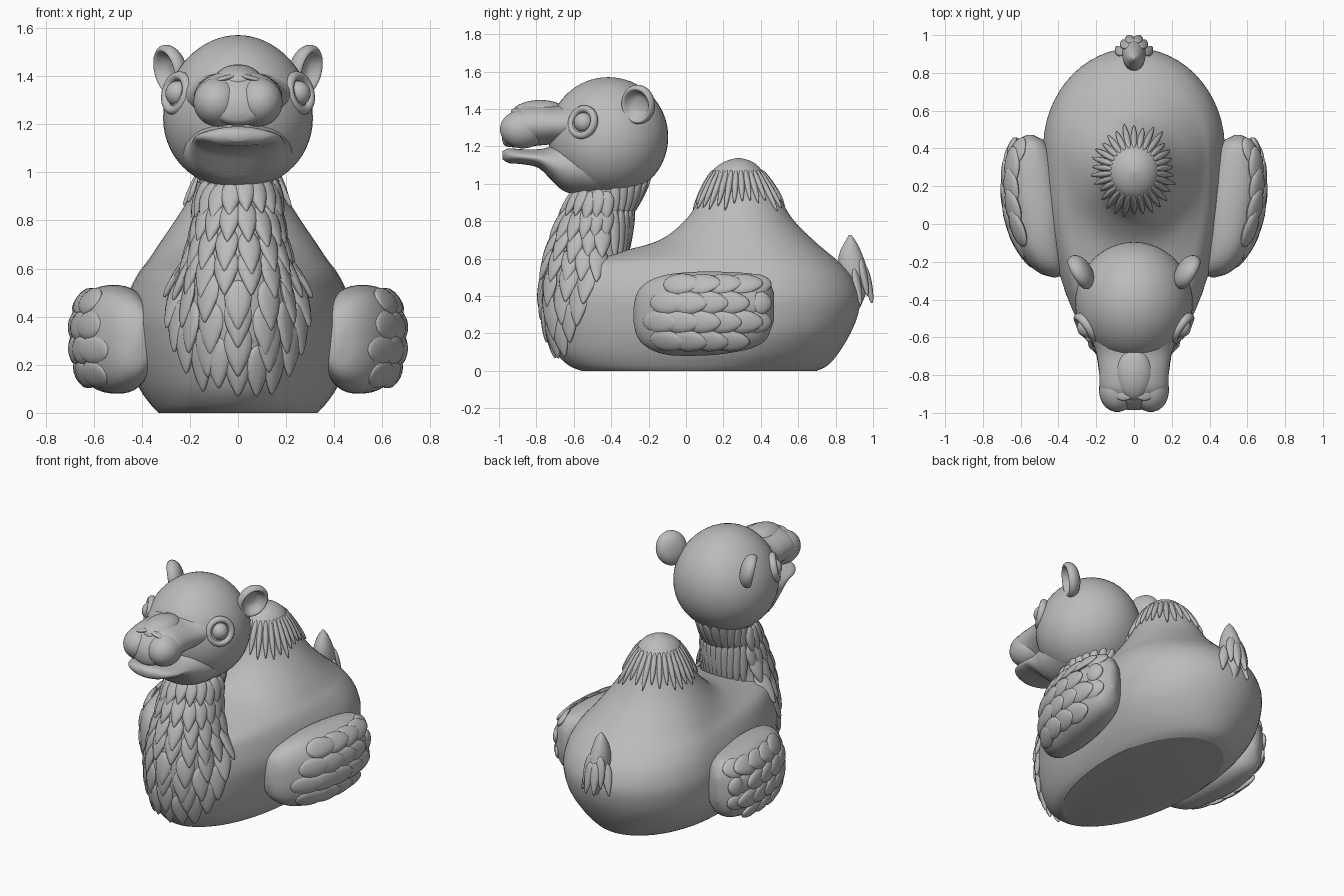
import bpy, bmesh, math, random
from mathutils import Vector, Matrix
from mathutils.bvhtree import BVHTree

random.seed(4)
if "Cube" in bpy.data.objects:
    bpy.data.objects.remove(bpy.data.objects["Cube"])

GREY = (0.5, 0.5, 0.5, 1)
mat = bpy.data.materials.new("plain grey")
mat.use_nodes = True
mat.diffuse_color = GREY
bsdf = next(n for n in mat.node_tree.nodes if n.type == 'BSDF_PRINCIPLED')
bsdf.inputs["Base Color"].default_value = GREY


def finish(name, bm, mirror=False, angle=60):
    """Turn a bmesh in world coordinates into a smooth object and return its surface tree."""
    bmesh.ops.recalc_face_normals(bm, faces=bm.faces)
    tree = BVHTree.FromBMesh(bm)
    mesh = bpy.data.meshes.new(name)
    bm.to_mesh(mesh)
    bm.free()
    mesh.materials.append(mat)
    ob = bpy.data.objects.new(name, mesh)
    bpy.context.collection.objects.link(ob)
    bpy.ops.object.select_all(action='DESELECT')
    ob.select_set(True)
    bpy.context.view_layer.objects.active = ob
    bpy.ops.object.shade_smooth_by_angle(angle=math.radians(angle))
    if mirror:
        ob.modifiers.new("mirror", 'MIRROR').use_clip = False
    return tree


def refine(rows, k=4):
    """Smooth curve through rows of section sizes."""
    out = []
    last = len(rows) - 1
    for i in range(last):
        quad = [rows[min(max(i + d, 0), last)] for d in (-1, 0, 1, 2)]
        for j in range(k):
            t = j / k
            out.append([b + 0.5 * t * (c - a + t * (2*a - 5*b + 4*c - d + t * (3*(b - c) + d - a)))
                        for a, b, c, d in zip(*quad)])
    out.append(rows[-1])
    return out


def loft(name, rings, **kw):
    bm = bmesh.new()
    loops = [[bm.verts.new(p) for p in ring] for ring in rings]
    n = len(loops[0])
    for a, b in zip(loops, loops[1:]):
        for i in range(n):
            bm.faces.new((a[i], a[(i + 1) % n], b[(i + 1) % n], b[i]))
    bm.faces.new(loops[0])
    bm.faces.new(loops[-1])
    return finish(name, bm, **kw)


def circle(n, power=1.0):
    for i in range(n):
        a = math.tau * (i + 0.5) / n
        c, s = math.cos(a), math.sin(a)
        yield math.copysign(abs(c) ** power, c), math.copysign(abs(s) ** power, s)


def upright(rows, n=56):
    """Egg sections stacked in z: height, front, widest point, back, half width."""
    return [[(w * c, ym + s * ((yb - ym) if s > 0 else (ym - yf)), z) for c, s in circle(n)]
            for z, yf, ym, yb, w in refine(rows)]


def lengthwise(rows, power=1.0, n=40):
    """Sections along y: position, inner x, outer x, bottom, top."""
    return [[((a + b) / 2 + c * (b - a) / 2, y, (lo + hi) / 2 + s * (hi - lo) / 2)
             for c, s in circle(n, power)] for y, a, b, lo, hi in refine(rows)]


def blob(bm, loc, size, rot=None, seg=24):
    m = Matrix.Translation(loc) @ (rot or Matrix()) @ Matrix.Diagonal((*size, 1))
    return bmesh.ops.create_uvsphere(bm, u_segments=seg, v_segments=seg * 2 // 3,
                                     radius=1, matrix=m)["verts"]


def feather(bm, root, tip, normal, width, thick, lift, point):
    """Domed leaf from root to tip, narrowing by point and lifting off the surface."""
    d = tip - root
    side = d.cross(normal).normalized()
    up = side.cross(d).normalized()
    for v in bmesh.ops.create_uvsphere(bm, u_segments=12, v_segments=10, radius=1)["verts"]:
        t = (1 - v.co.z) / 2
        v.co = (root + d * t + side * (v.co.x * width * (1.15 - point * t * t))
                + up * (v.co.y * thick + lift * t))


def hit(trees, start, aim):
    found = [h for h in (t.ray_cast(start, aim) for t in trees) if h[0]]
    return min(found, key=lambda h: h[3]) if found else None


def around(trees, cy, angle, z):
    """Surface point seen from outside at an angle from the front."""
    out = Vector((math.sin(angle), -math.cos(angle), 0))
    return hit(trees, Vector((0, cy, z)) + out * 3, -out)


# Body with its hump
body = loft("body", upright([
    (0, -.56, .15, .70, .33), (.03, -.63, .2, .76, .36), (.1, -.70, .3, .82, .41),
    (.2, -.74, .38, .88, .455), (.3, -.76, .4, .92, .475), (.4, -.76, .4, .93, .48),
    (.5, -.73, .4, .89, .455), (.58, -.66, .38, .82, .415), (.64, -.35, .35, .75, .37),
    (.7, -.14, .32, .68, .33), (.8, -.01, .3, .58, .262), (.9, .06, .29, .515, .2),
    (1.0, .10, .28, .46, .16), (1.08, .15, .28, .40, .115), (1.12, .21, .28, .35, .065),
    (1.138, .27, .28, .29, .01)]), angle=22)

# Neck
neck = loft("neck", upright([
    (.12, -.68, -.5, -.3, .17), (.3, -.76, -.5, -.28, .24), (.5, -.765, -.5, -.30, .23),
    (.65, -.735, -.5, -.325, .19), (.8, -.67, -.47, -.305, .165), (.95, -.60, -.42, -.235, .16),
    (1.03, -.56, -.4, -.19, .16)]))

# Chest and neck feathers in overlapping rows, larger towards the bottom
bm = bmesh.new()
rows = [(.97, 96, .16, .042), (.87, 94, .18, .045), (.77, 90, .19, .048), (.67, 86, .2, .052),
        (.57, 78, .21, .056), (.47, 68, .22, .058), (.38, 58, .22, .058), (.30, 38, .21, .055)]
for r, (z, spread, length, width) in enumerate(rows):
    spread = math.radians(spread)
    count = max(3, round(spread * .3 / width)) + r % 2
    for i in range(count):
        a = spread * (2 * (i + .5) / count - 1)
        zz = z + random.uniform(-.02, .02)
        p, q = (around((body, neck), -.42, a, h) for h in (zz, zz - length))
        feather(bm, p[0], q[0], p[1], width, .02, .02, .8)
finish("chest_feathers", bm)

# Long strands down the back of the neck
bm = bmesh.new()
for i in range(11):
    a = math.pi + math.radians(75) * (i / 5 - 1)
    for top, low in ((1.03, .83), (.87, .6)):
        p, q = (around((neck,), -.42, a, h) for h in (top, low))
        feather(bm, p[0], q[0], p[1], .026, .015, 0, .3)
finish("neck_strands", bm)

# Strands around the hump
bm = bmesh.new()
for i in range(30):
    a = math.tau * i / 30
    p, q = (around((body,), .28, a, h) for h in (1.075, .88 + random.uniform(-.03, .03)))
    feather(bm, p[0], q[0], p[1], .016, .016, .006, .5)
finish("hump_strands", bm)

# Wings
wing = loft("wings", lengthwise([
    (-.282, .41, .43, .27, .33), (-.26, .36, .5, .18, .42), (-.2, .35, .57, .12, .48),
    (-.1, .35, .63, .085, .515), (.05, .35, .665, .08, .53), (.2, .37, .685, .09, .53),
    (.35, .41, .67, .12, .52), (.43, .46, .64, .17, .495), (.47, .53, .57, .27, .42)], .85),
    mirror=True)

bm = bmesh.new()
for r in range(4):
    z = .465 - .1 * r
    for c in range(6):
        y = -.23 + .11 * c + .04 * (r % 2)
        p, q = (hit((wing,), Vector((3, v, h)), Vector((-1, 0, 0)))
                for v, h in ((y, z), (min(y + .2, .45), z - .005)))
        if p and q:
            feather(bm, p[0], q[0], p[1], .058, .022, .016, .3)
finish("wing_feathers", bm, mirror=True)

# Tail flap with a tuft below it
loft("tail", upright([
    (.28, .84, .87, .90, .02), (.38, .82, .89, .95, .04), (.48, .82, .91, .98, .06),
    (.56, .81, .89, .965, .06), (.63, .82, .88, .94, .05), (.69, .85, .88, .91, .03),
    (.725, .87, .88, .885, .005)], 24))
bm = bmesh.new()
for x, y, z in ((.085, .9, .55), (.055, .935, .6), (.025, .96, .56)):
    feather(bm, Vector((x * .6, y, z)), Vector((x * 1.1, y + .03, z - .2)),
            Vector((x * 8, 1, 0)), .03, .018, .005, .8)
finish("tail_tuft", bm, mirror=True)

# Head, a ball slightly broader at the cheeks
bm = bmesh.new()
for v in blob(bm, (0, -.415, 1.25), (.32, .32, .32), seg=48):
    v.co.x *= .97 - .07 * (v.co.z - 1.25) / .32
finish("head", bm)

# Muzzle, lip lobes and nose
loft("muzzle", lengthwise([
    (y, -w, w, lo, hi) for y, w, lo, hi in (
        (-.42, .27, 1.12, 1.47), (-.58, .235, 1.19, 1.45), (-.68, .2, 1.21, 1.42),
        (-.78, .185, 1.205, 1.425), (-.87, .18, 1.195, 1.42), (-.93, .145, 1.195, 1.38),
        (-.97, .09, 1.205, 1.33), (-.985, .03, 1.24, 1.29))]))
bm = bmesh.new()
blob(bm, (.083, -.872, 1.292), (.102, .124, .103), Matrix.Rotation(.15, 4, 'Z'))
finish("lip_lobes", bm, mirror=True)
bm = bmesh.new()
blob(bm, (0, -.79, 1.38), (.1, .145, .068), Matrix.Rotation(.05, 4, 'X'))
finish("nose", bm)
bm = bmesh.new()
blob(bm, (.055, -.9, 1.39), (.05, .035, .012), Matrix.Rotation(.25, 4, 'Y'))
finish("nostril_lids", bm, mirror=True)

# Lower jaw, closing against the upper lip at the front
loft("jaw", lengthwise([
    (y, -w, w, lo, hi) for y, w, lo, hi in (
        (-.42, .24, .93, 1.24), (-.58, .225, .94, 1.235), (-.66, .205, .965, 1.225),
        (-.72, .195, 1.02, 1.2), (-.79, .185, 1.085, 1.185), (-.88, .17, 1.105, 1.185),
        (-.945, .125, 1.11, 1.19), (-.98, .04, 1.13, 1.175))]))

# Eyes and their lids
centre = Vector((0, -.415, 1.25)) + Vector((.84, -.45, .26)) * .302
look = Vector((.8, -.56, .2)).normalized()
turn = look.to_track_quat('Z', 'Y').to_matrix()
bm = bmesh.new()
blob(bm, centre - look * .006, (.053, .053, .053))
finish("eyes", bm, mirror=True)
rings = []
for i in range(33):
    a = math.tau * i / 32
    mid = Vector((math.cos(a), math.sin(a), 0))
    rings.append([centre + turn @ (mid * (.073 + .02 * c) + Vector((0, 0, .024 * s)))
                  for c, s in circle(10)])
loft("eyelids", rings, mirror=True)

# Cupped ears
facing = Vector((.86, -.5, -.2)).normalized()
across = Vector((.3, .1, 1)).cross(facing).normalized()
rise = facing.cross(across)
cup = [(.002, -.02), (.04, -.014), (.062, .006), (.075, .026), (.086, .03),
       (.097, .014), (.095, -.01), (.075, -.035), (.04, -.05), (.002, -.054)]
loft("ears", [[Vector((.28, -.253, 1.425)) + across * (r * c) + rise * (r * 1.1 * s) + facing * h
               for c, s in circle(32)] for r, h in refine(cup, 3)], mirror=True)
